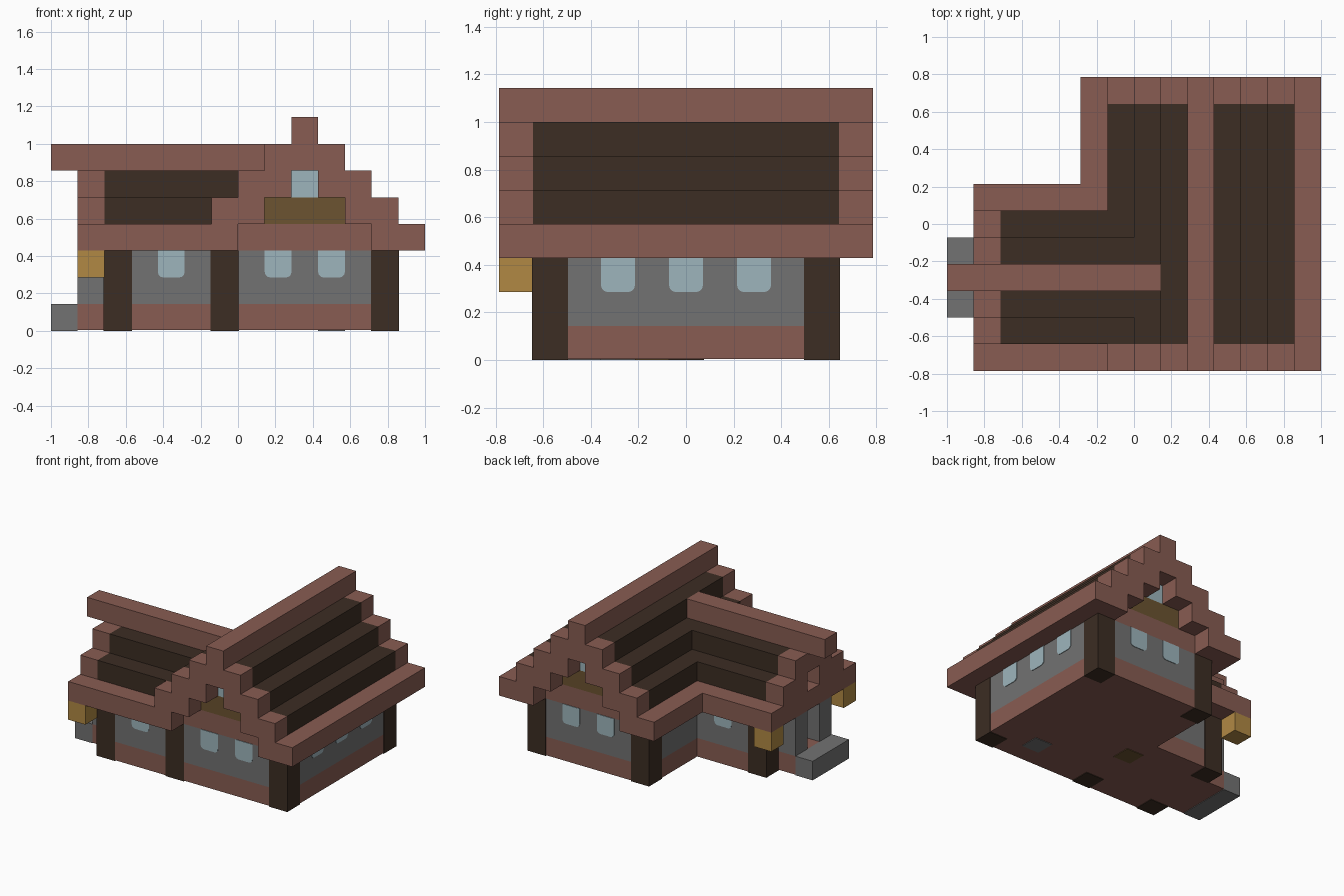
import bpy, bmesh
from math import pi
from mathutils import Matrix, Vector

if "Cube" in bpy.data.objects:
    bpy.data.objects.remove(bpy.data.objects["Cube"], do_unlink=True)

U = 1 / 7            # block size
EPS = 0.03           # tiny offset, in blocks


def material(name, srgb):
    lin = [((c / 255 + 0.055) / 1.055) ** 2.4 for c in srgb] + [1]
    m = bpy.data.materials.new(name)
    m.use_nodes = True
    m.diffuse_color = lin
    m.node_tree.nodes["Principled BSDF"].inputs["Base Color"].default_value = lin
    return m


BROWN = material("red_brown_timber", (136, 92, 82))
DARK = material("dark_wood", (60, 45, 35))
GREY = material("grey_stone", (114, 114, 114))
GLASS = material("pale_blue_glass", (158, 181, 188))
GOLD = material("lantern_gold", (177, 137, 68))
OLIVE = material("olive_wood", (108, 84, 49))


def finish(name, bm, mat):
    # Block coordinates become model coordinates
    bm.transform(Matrix.Scale(U, 4) @ Matrix.Translation((-7, -5.5, 0)))
    me = bpy.data.meshes.new(name)
    bm.to_mesh(me)
    bm.free()
    me.materials.append(mat)
    ob = bpy.data.objects.new(name, me)
    bpy.context.collection.objects.link(ob)
    return ob


def boxes(name, mat, spans, grow=0):
    """Each span is x0, x1, y0, y1, z0, z1 in blocks."""
    bm = bmesh.new()
    for x0, x1, y0, y1, z0, z1 in spans:
        size = Vector((x1 - x0 + 2 * grow, y1 - y0 + 2 * grow, z1 - z0))
        mid = Vector((x0 + x1, y0 + y1, z0 + z1)) / 2
        bmesh.ops.create_cube(bm, size=1, matrix=Matrix.Translation(mid) @ Matrix.Diagonal(size.to_4d()))
    return finish(name, bm, mat)


def window(name, x, y, turn):
    # Thin pane with rounded lower corners
    bm = bmesh.new()
    bmesh.ops.create_cube(bm, size=1, matrix=Matrix.Diagonal((1, 2 * EPS, 1, 1)))
    low = [e for e in bm.edges if all(v.co.z < 0 for v in e.verts)
           and abs(e.verts[0].co.x - e.verts[1].co.x) < EPS]
    bmesh.ops.bevel(bm, geom=low, offset=0.2, segments=3, profile=0.5, affect='EDGES')
    bm.transform(Matrix.Translation((x, y, 2.5)) @ Matrix.Rotation(turn, 4, 'Z'))
    finish(name, bm, GLASS)


# Foundation and stone walls of the main house and side wing
plan = [(6, 13, 1, 10), (2, 6, 1, 6)]
boxes("foundation", BROWN, [p + (EPS, 1) for p in plan + [(1, 2, 2, 5)]])
boxes("stone_walls", GREY, [p + (1, 3) for p in plan])

# Corner posts
corners = [(6, 1), (12, 1), (6, 9), (12, 9), (2, 1), (2, 5)]
boxes("corner_posts", DARK, [(x, x + 1, y, y + 1, 0, 3) for x, y in corners], EPS)

# Floor inlays on the underside
boxes("stone_floor_inlay", GREY, [(10, 11, 2, 3, 0, EPS)])
boxes("wood_floor_inlay", OLIVE, [(6, 7, 4, 5, 0, EPS)])

# Porch with step, pillars, door and hanging lanterns
boxes("porch_step", GREY, [(0, 1, 2, 5, 0, 1)])
boxes("porch_pillars", GREY, [(1, 2, y, y + 1, 1, 3) for y in (2, 4)])
boxes("door", OLIVE, [(2 - EPS, 2, 3, 4, 1, 3)])
boxes("lanterns", GOLD, [(1, 2, y, y + 1, 2, 3) for y in (0, 6)])

# Windows
for x in (4.5, 8.5, 10.5):
    window("front_window", x, 1, 0)
    window("back_window", x, 6 if x < 6 else 10, pi)
for y in (3.5, 5.5, 7.5):
    window("side_window", 13, y, pi / 2)

# Main roof: stepped slopes mirrored about the ridge, with end boards
slopes, boards = [], []
for step in range(4):
    z = 3 + step
    for a in (5 + step, 12 - step):
        for y in (0, 10):
            boards.append((a, a + 2, y, y + 1, z, z + 1))
        if step:
            slopes.append((a, a + 2, 1, 10, z, z + 1))
boxes("main_roof_slopes", DARK, slopes)
boxes("main_gable_boards", BROWN, boards)
boxes("main_ridge", BROWN, [(9, 10, 0, 11, 7, 8)])
boxes("main_eaves", BROWN, [(13, 14, 1, 10, 3, 4), (5, 6, 6, 10, 3, 4)])
boxes("main_ceiling_beams", BROWN, [(6, 13, 1, 10, 3, 4)])
boxes("main_gable_panels", OLIVE, [(8, 11, 1, 10, 4, 5)])
boxes("attic_windows", GLASS, [(9, 10, 1, 10, 5, 6)])

# Wing roof running into the main slope
boxes("wing_eaves", BROWN, [(1, 7, 0, 1, 3, 4), (1, 6, 1, 6, 3, 4), (1, 6, 6, 7, 3, 4)])
boxes("wing_roof_slopes", DARK, [(2, 6, 1, 3, 4, 5), (2, 6, 4, 6, 4, 5), (2, 7, 2, 5, 5, 6)])
boxes("wing_gable_boards", BROWN, [(1, 2, 1, 3, 4, 5), (1, 2, 4, 6, 4, 5), (1, 2, 2, 5, 5, 6)])
boxes("wing_gable_panel", OLIVE, [(2, 6, 3, 4, 4, 5)])
boxes("wing_ridge", BROWN, [(0, 8, 3, 4, 6, 7)])
